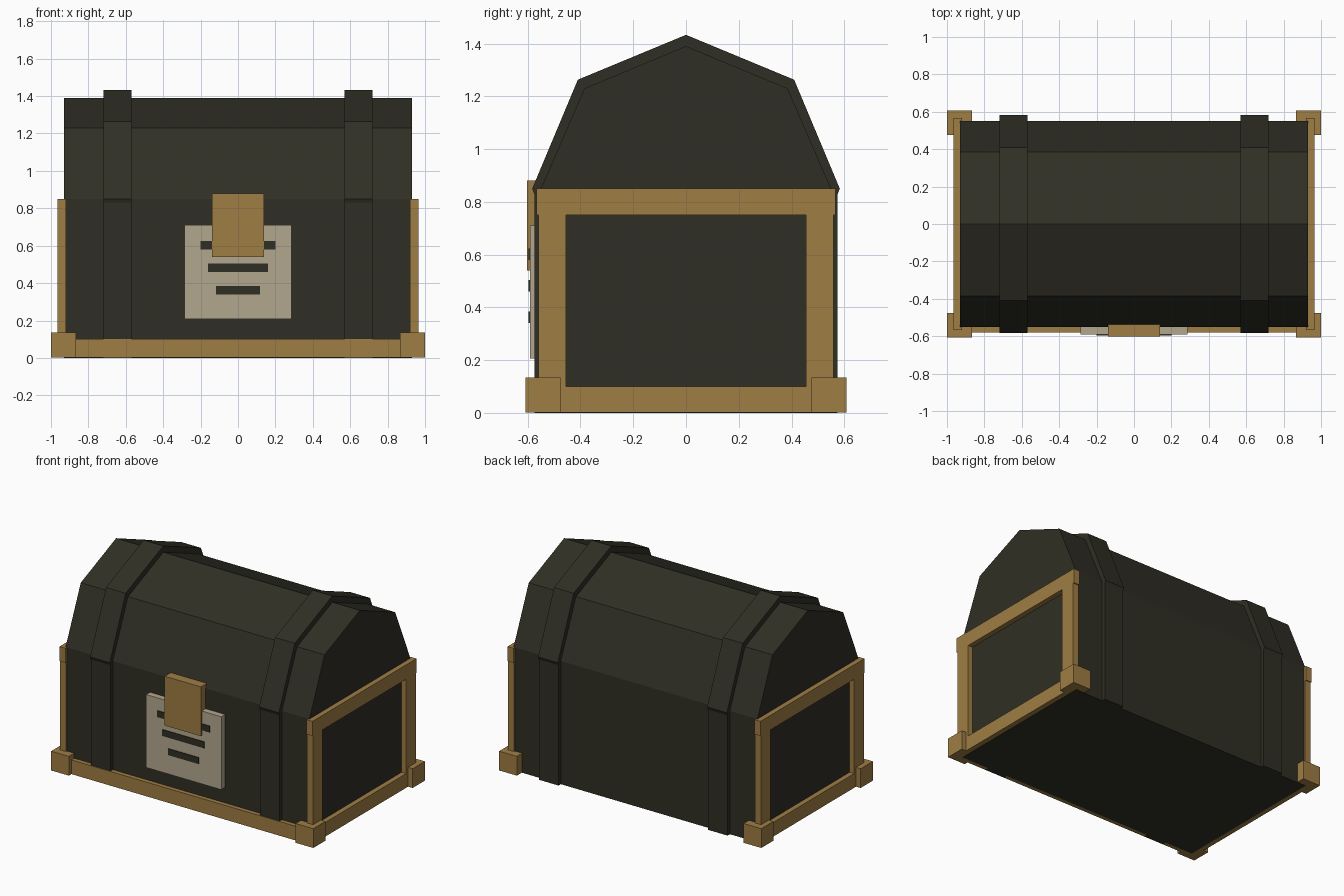
import bpy
import bmesh

cube = bpy.data.objects.get("Cube")
if cube:
    bpy.data.objects.remove(cube, do_unlink=True)


def material(name, rgb):
    mat = bpy.data.materials.new(name)
    mat.use_nodes = True
    mat.diffuse_color = (*rgb, 1)
    bsdf = mat.node_tree.nodes["Principled BSDF"]
    bsdf.inputs["Base Color"].default_value = (*rgb, 1)
    bsdf.inputs["Roughness"].default_value = 0.8
    return mat


DARK = material("dark_olive", (0.029, 0.028, 0.018))
BRASS = material("dull_brass", (0.345, 0.205, 0.057))
PALE = material("pale_plate", (0.45, 0.385, 0.27))


def extrude_profile(name, profile, x0, x1, mat):
    """Extrude a closed (y, z) outline along x."""
    bm = bmesh.new()
    face = bm.faces.new([bm.verts.new((x0, y, z)) for y, z in profile])
    geom = bmesh.ops.extrude_face_region(bm, geom=[face])["geom"]
    verts = [v for v in geom if isinstance(v, bmesh.types.BMVert)]
    bmesh.ops.translate(bm, verts=verts, vec=(x1 - x0, 0, 0))
    bmesh.ops.recalc_face_normals(bm, faces=bm.faces)
    mesh = bpy.data.meshes.new(name)
    bm.to_mesh(mesh)
    bm.free()
    mesh.materials.append(mat)
    obj = bpy.data.objects.new(name, mesh)
    bpy.context.collection.objects.link(obj)
    return obj


def box(name, x, y, z, mat):
    outline = [(y[0], z[0]), (y[1], z[0]), (y[1], z[1]), (y[0], z[1])]
    return extrude_profile(name, outline, x[0], x[1], mat)


def mirrored(half):
    """Complete a symmetric outline from its +y half, listed from the bottom up."""
    return half + [(-y, z) for y, z in reversed(half) if y > 0]


def span(side, a, b):
    return tuple(sorted((side * a, side * b)))


# Chest body and faceted lid
box("chest_body", (-0.93, 0.93), (-0.55, 0.55), (0, 0.85), DARK)
extrude_profile("chest_lid", mirrored([(0.55, 0.85), (0.385, 1.23), (0, 1.39)]),
                -0.93, 0.93, DARK)

# Front base rail
box("front_base_rail", (-0.965, 0.965), (-0.58, -0.54), (0.002, 0.1), BRASS)

for side, label in ((1, "left"), (-1, "right")):
    # Straps around the lid and body
    strap_x = span(side, 0.57, 0.72)
    box(label + "_body_strap", strap_x, (-0.575, 0.575), (0, 0.835), DARK)
    lid_strap = [(0.575, 0.83), (0.583, 0.85), (0.41, 1.263), (0, 1.433)]
    extrude_profile(label + "_lid_strap", mirrored(lid_strap), *strap_x, DARK)

    # End frame
    frame_x = span(side, 0.92, 0.965)
    box(label + "_top_rail", frame_x, (-0.567, 0.567), (0.75, 0.85), BRASS)
    box(label + "_bottom_rail", frame_x, (-0.56, 0.56), (0.002, 0.1), BRASS)
    for end, where in ((-1, "front"), (1, "back")):
        box(f"{label}_{where}_post", frame_x, span(end, 0.455, 0.56), (0.1, 0.75), BRASS)
        # Corner foot
        box(f"{label}_{where}_foot", span(side, 0.865, 1), span(end, 0.475, 0.608),
            (0.002, 0.135), BRASS)

# Lock plate with painted bars, and the latch over it
box("lock_plate", (-0.287, 0.287), (-0.592, -0.545), (0.207, 0.71), PALE)
for i, half_width in enumerate((0.2, 0.16, 0.117)):
    z = 0.602 - i * 0.12
    box(f"plate_bar_{i + 1}", (-half_width, half_width), (-0.597, -0.59),
        (z - 0.022, z + 0.022), DARK)
box("latch", (-0.138, 0.138), (-0.602, -0.53), (0.54, 0.88), BRASS)
